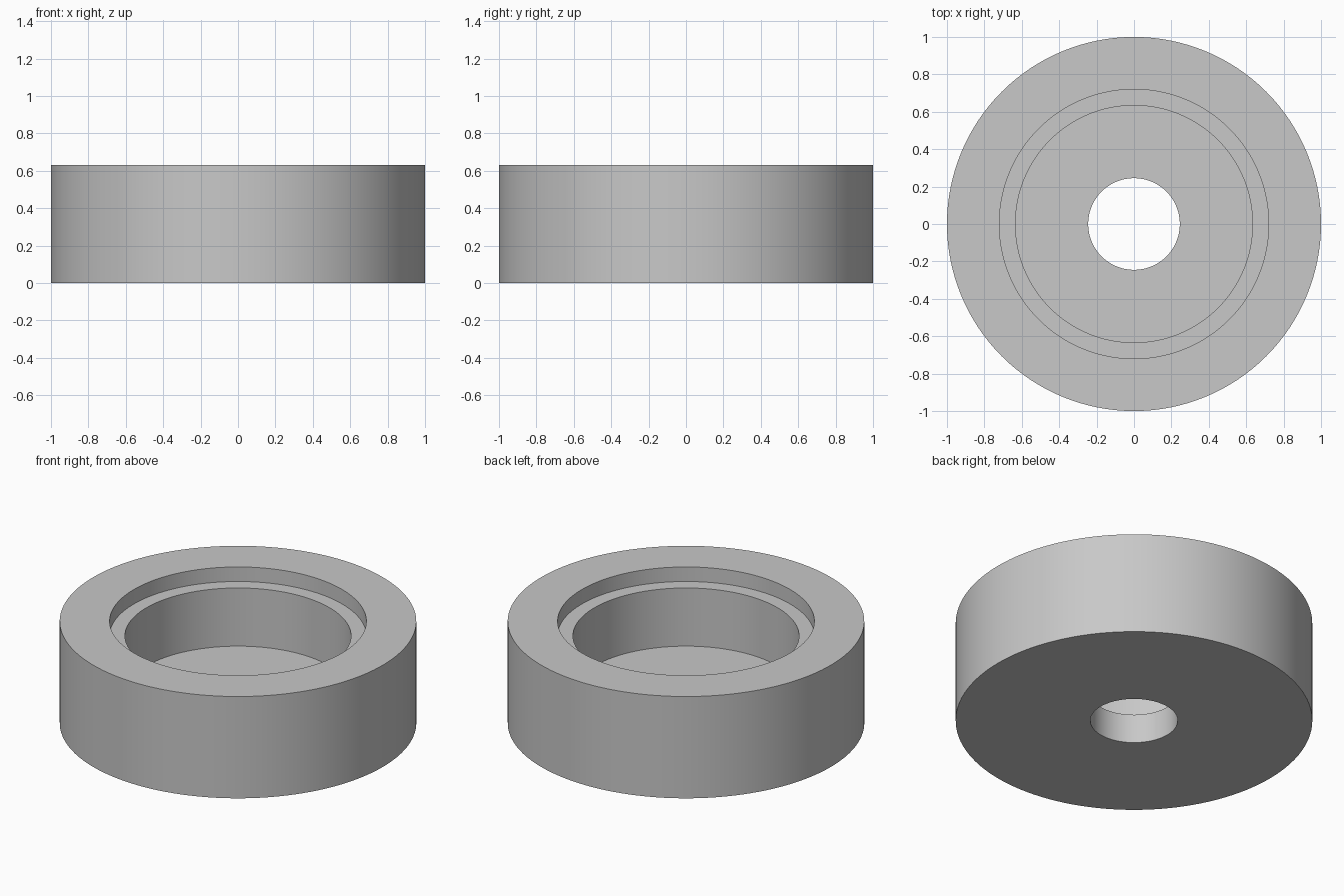
import bpy
import bmesh
import math

if "Cube" in bpy.data.objects:
    bpy.data.objects.remove(bpy.data.objects["Cube"], do_unlink=True)

SEGMENTS = 128
HEIGHT = 0.63
LEDGE_Z = 0.54
FLOOR_Z = 0.18
OUTER_R, LEDGE_R, BORE_R, HOLE_R = 1.0, 0.72, 0.634, 0.245

# Plain grey material
grey = bpy.data.materials.new("light_grey")
grey.use_nodes = True
colour = (0.58, 0.58, 0.58, 1)
grey.diffuse_color = colour
grey.node_tree.nodes["Principled BSDF"].inputs["Base Color"].default_value = colour

# Closed half-section: bottom, outer wall, rim, ledge, bore, floor, hole
profile = [
    (HOLE_R, 0), (OUTER_R, 0),
    (OUTER_R, HEIGHT), (LEDGE_R, HEIGHT),
    (LEDGE_R, LEDGE_Z), (BORE_R, LEDGE_Z),
    (BORE_R, FLOOR_Z), (HOLE_R, FLOOR_Z),
]

# Revolve the section into the stepped ring
bm = bmesh.new()
verts = [bm.verts.new((r, 0, z)) for r, z in profile]
edges = [bm.edges.new((v, verts[(i + 1) % len(verts)])) for i, v in enumerate(verts)]
bmesh.ops.spin(bm, geom=verts + edges, cent=(0, 0, 0), axis=(0, 0, 1),
               angle=math.tau, steps=SEGMENTS, use_duplicate=False)
bmesh.ops.remove_doubles(bm, verts=bm.verts[:], dist=0.0001)
bmesh.ops.recalc_face_normals(bm, faces=bm.faces[:])

mesh = bpy.data.meshes.new("stepped_ring")
bm.to_mesh(mesh)
bm.free()
mesh.materials.append(grey)
ring = bpy.data.objects.new("stepped_ring", mesh)
bpy.context.collection.objects.link(ring)

# Smooth walls with crisp rims
bpy.ops.object.select_all(action='DESELECT')
ring.select_set(True)
bpy.context.view_layer.objects.active = ring
bpy.ops.object.shade_smooth_by_angle(angle=math.radians(30))
